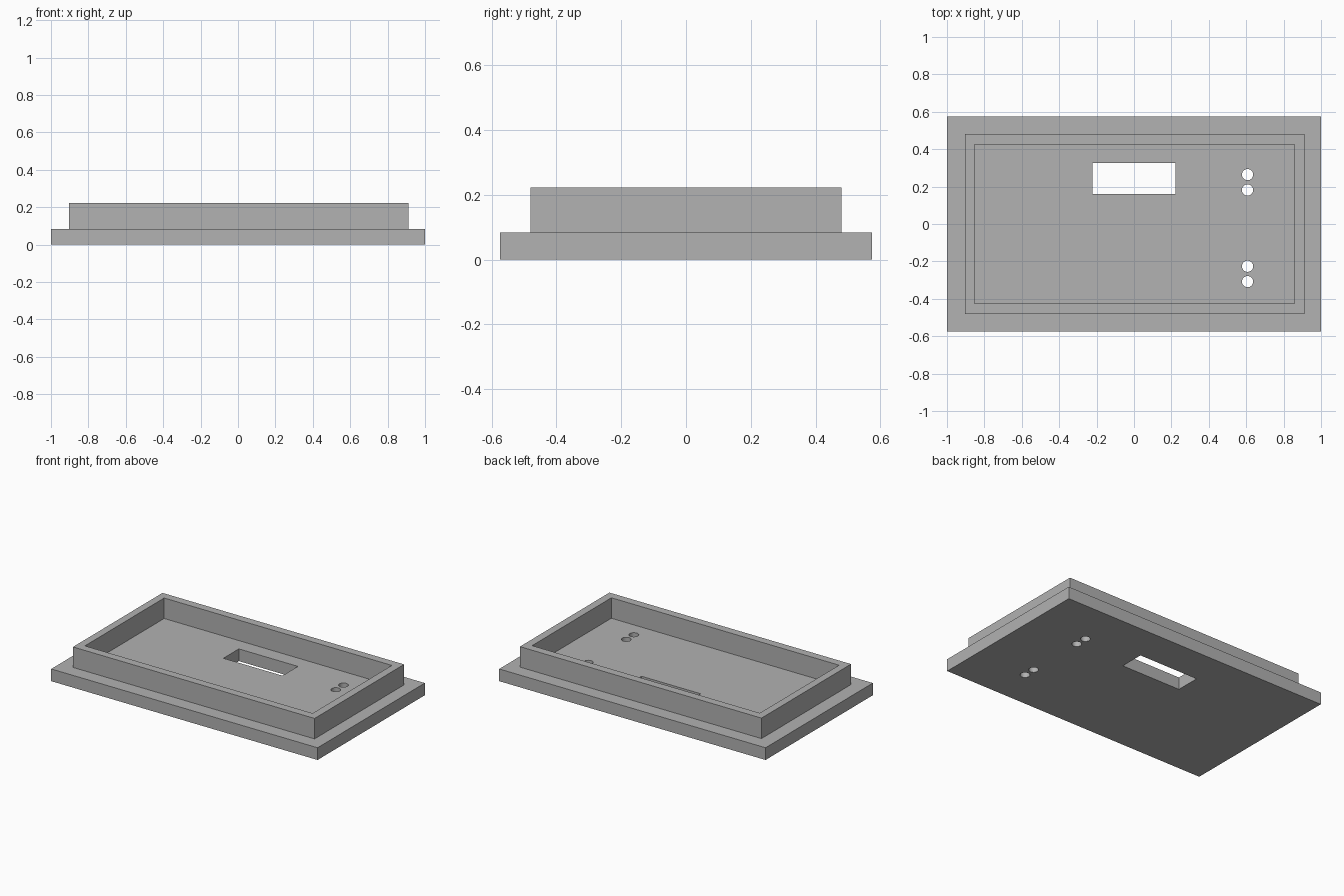
import bpy

default = bpy.data.objects.get("Cube")
if default:
    bpy.data.objects.remove(default, do_unlink=True)

PLATE_TOP, RIM_TOP = 0.083, 0.222

grey = bpy.data.materials.new("plain grey")
grey.use_nodes = True
colour = (0.445, 0.445, 0.445, 1)
grey.diffuse_color = colour
grey.node_tree.nodes["Principled BSDF"].inputs["Base Color"].default_value = colour


def box(name, x0, x1, y0, y1, z0, z1):
    """Box given by its limits on each axis."""
    bpy.ops.mesh.primitive_cube_add(
        size=1, location=((x0 + x1) / 2, (y0 + y1) / 2, (z0 + z1) / 2))
    ob = bpy.context.object
    ob.name = name
    ob.scale = (x1 - x0, y1 - y0, z1 - z0)
    bpy.ops.object.transform_apply(location=True, rotation=False, scale=True)
    ob.data.materials.append(grey)
    return ob


def combine(target, tool, operation):
    """Apply a boolean and remove the tool object."""
    tool.hide_render = True
    mod = target.modifiers.new(operation, 'BOOLEAN')
    mod.operation = operation
    mod.solver = 'EXACT'
    mod.object = tool
    bpy.context.view_layer.objects.active = target
    bpy.ops.object.modifier_apply(modifier=mod.name)
    bpy.data.objects.remove(tool, do_unlink=True)


# Flat base plate with a raised block that becomes the rim
lid = box("cover_plate", -1, 1, -0.575, 0.575, 0, PLATE_TOP)
rim = box("raised_rim", -0.903, 0.911, -0.48, 0.48, PLATE_TOP / 2, RIM_TOP)
combine(lid, rim, 'UNION')

# Hollow inside the rim, down to the plate surface
combine(lid, box("hollow", -0.852, 0.858, -0.425, 0.425, PLATE_TOP, 0.4), 'DIFFERENCE')

# Rectangular display window
combine(lid, box("window", -0.222, 0.222, 0.16, 0.326, -0.1, 0.15), 'DIFFERENCE')

# Two pairs of round holes
for y in (0.264, 0.182, -0.226, -0.308):
    bpy.ops.mesh.primitive_cylinder_add(
        vertices=32, radius=0.03, depth=0.4, location=(0.607, y, 0))
    hole = bpy.context.object
    hole.data.materials.append(grey)
    combine(lid, hole, 'DIFFERENCE')

# Crisp edges, smooth hole walls
bpy.ops.object.select_all(action='DESELECT')
lid.select_set(True)
bpy.context.view_layer.objects.active = lid
bpy.ops.object.shade_smooth_by_angle()
